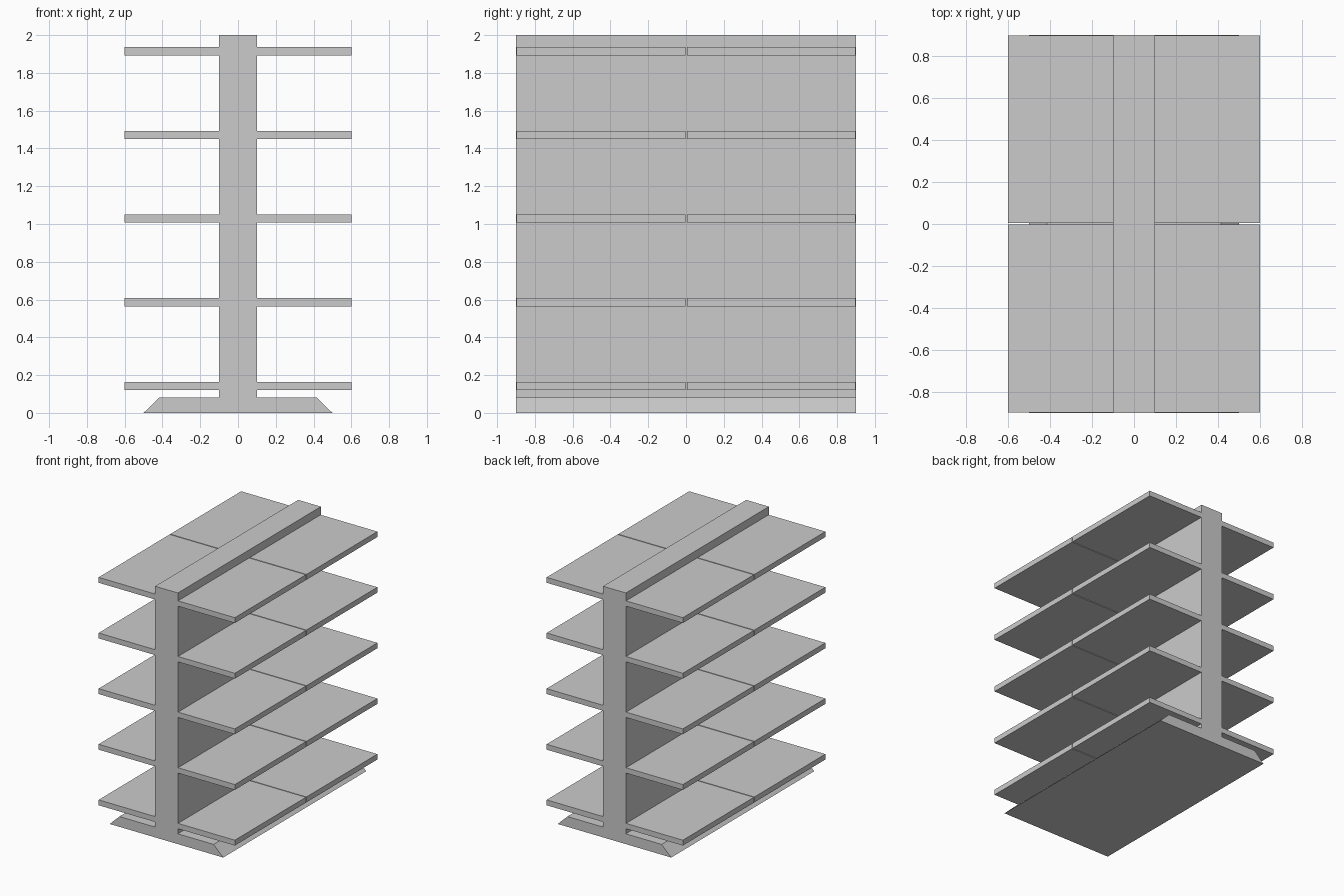
import bpy, bmesh

if "Cube" in bpy.data.objects:
    bpy.data.objects.remove(bpy.data.objects["Cube"])


def extrude_profile(name, pts, y0, y1):
    """Closed XZ profile extruded along y."""
    bm = bmesh.new()
    face = bm.faces.new([bm.verts.new((x, y0, z)) for x, z in pts])
    ext = bmesh.ops.extrude_face_region(bm, geom=[face])
    moved = [g for g in ext["geom"] if isinstance(g, bmesh.types.BMVert)]
    bmesh.ops.translate(bm, verts=moved, vec=(0, y1 - y0, 0))
    bmesh.ops.recalc_face_normals(bm, faces=bm.faces)
    mesh = bpy.data.meshes.new(name)
    bm.to_mesh(mesh)
    bm.free()
    ob = bpy.data.objects.new(name, mesh)
    bpy.context.collection.objects.link(ob)
    return ob


# Central wall and sloped plinth as one inverted-T profile
half = [(0.5, 0), (0.415, 0.082), (0.1, 0.082), (0.1, 2.0)]
extrude_profile("wall_and_base", half + [(-x, z) for x, z in reversed(half)], -0.9, 0.9)

# Shelf boards: five levels, two sides, two bays with a thin gap
for level in range(5):
    z = 0.121 + level * 0.443
    for side, s in (("right", 1), ("left", -1)):
        for bay, y0, y1 in (("front", -0.897, -0.003), ("back", 0.004, 0.897)):
            extrude_profile(f"shelf_{level + 1}_{side}_{bay}",
                            [(s * 0.1, z), (s * 0.6, z),
                             (s * 0.6, z + 0.043), (s * 0.1, z + 0.043)], y0, y1)
